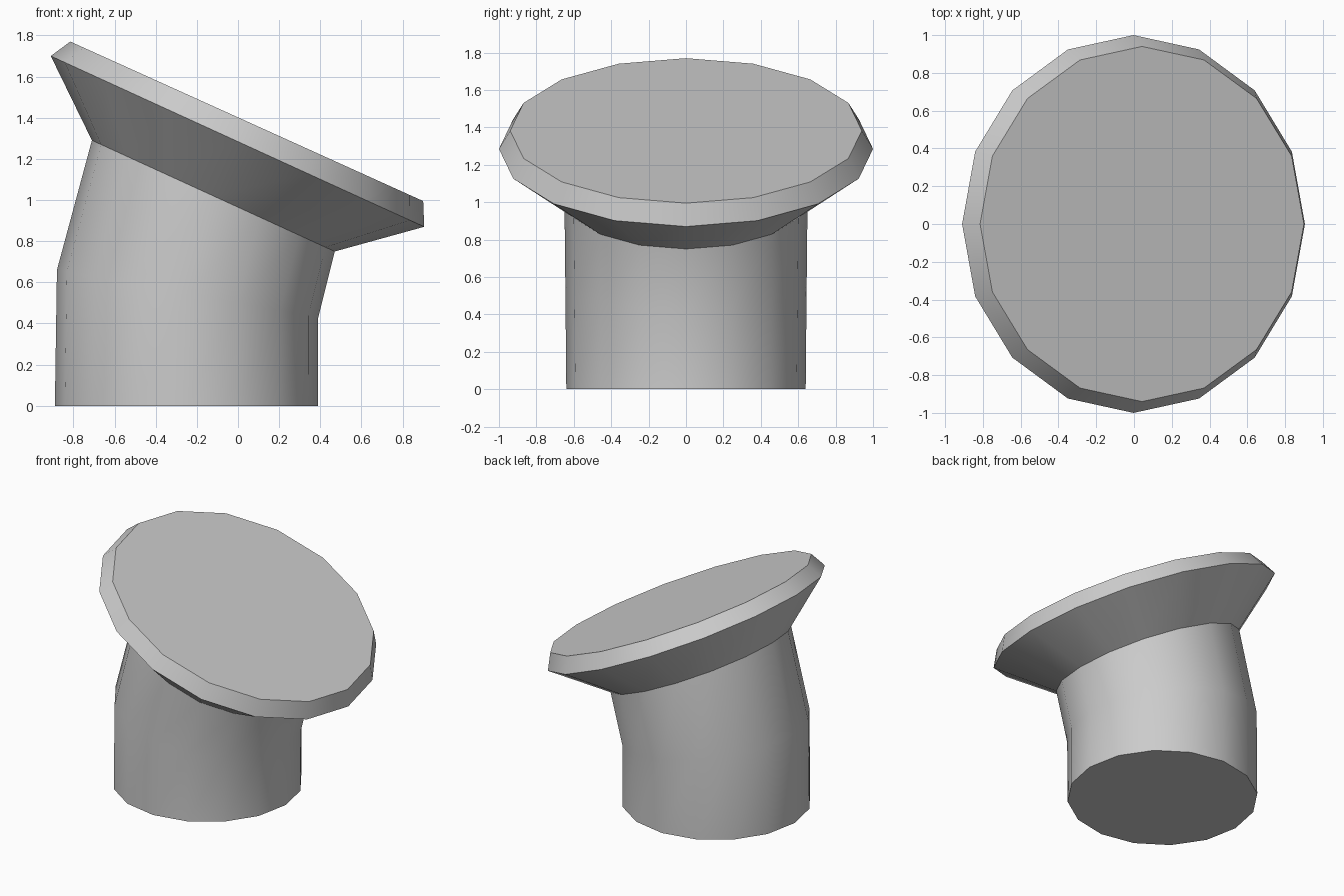
import bpy, bmesh, math

if "Cube" in bpy.data.objects:
    bpy.data.objects.remove(bpy.data.objects["Cube"])

SIDES = 16

# Tilted rings, bottom to top: left x, left z, right x, right z, half depth in y
RINGS = [
    (-0.89, 0.00, 0.39, 0.00, 0.64),   # foot
    (-0.88, 0.66, 0.39, 0.43, 0.645),  # bend
    (-0.71, 1.29, 0.47, 0.75, 0.65),   # neck
    (-0.91, 1.70, 0.905, 0.87, 1.00),  # flared rim
    (-0.815, 1.77, 0.90, 0.995, 0.94), # bevelled top
]


def add_ring(bm, lx, lz, rx, rz, depth):
    cx, cz = (lx + rx) / 2, (lz + rz) / 2
    hx, hz = (rx - lx) / 2, (rz - lz) / 2
    ring = []
    for i in range(SIDES):
        a = 2 * math.pi * i / SIDES
        ring.append(bm.verts.new((cx + hx * math.cos(a), depth * math.sin(a),
                                  cz + hz * math.cos(a))))
    return ring


# Bent pipe with a flared, tilted head
bm = bmesh.new()
rings = [add_ring(bm, *r) for r in RINGS]
for low, high in zip(rings, rings[1:]):
    for i in range(SIDES):
        j = (i + 1) % SIDES
        bm.faces.new((low[i], low[j], high[j], high[i]))

# Closed foot and top
bm.faces.new(rings[0][::-1])
bm.faces.new(rings[-1])
bmesh.ops.recalc_face_normals(bm, faces=bm.faces)

mesh = bpy.data.meshes.new("flared_bent_pipe")
bm.to_mesh(mesh)
bm.free()
pipe = bpy.data.objects.new("flared_bent_pipe", mesh)
bpy.context.collection.objects.link(pipe)

# Smooth sides, sharp rims
bpy.context.view_layer.objects.active = pipe
pipe.select_set(True)
bpy.ops.object.shade_smooth_by_angle(angle=math.radians(30))
